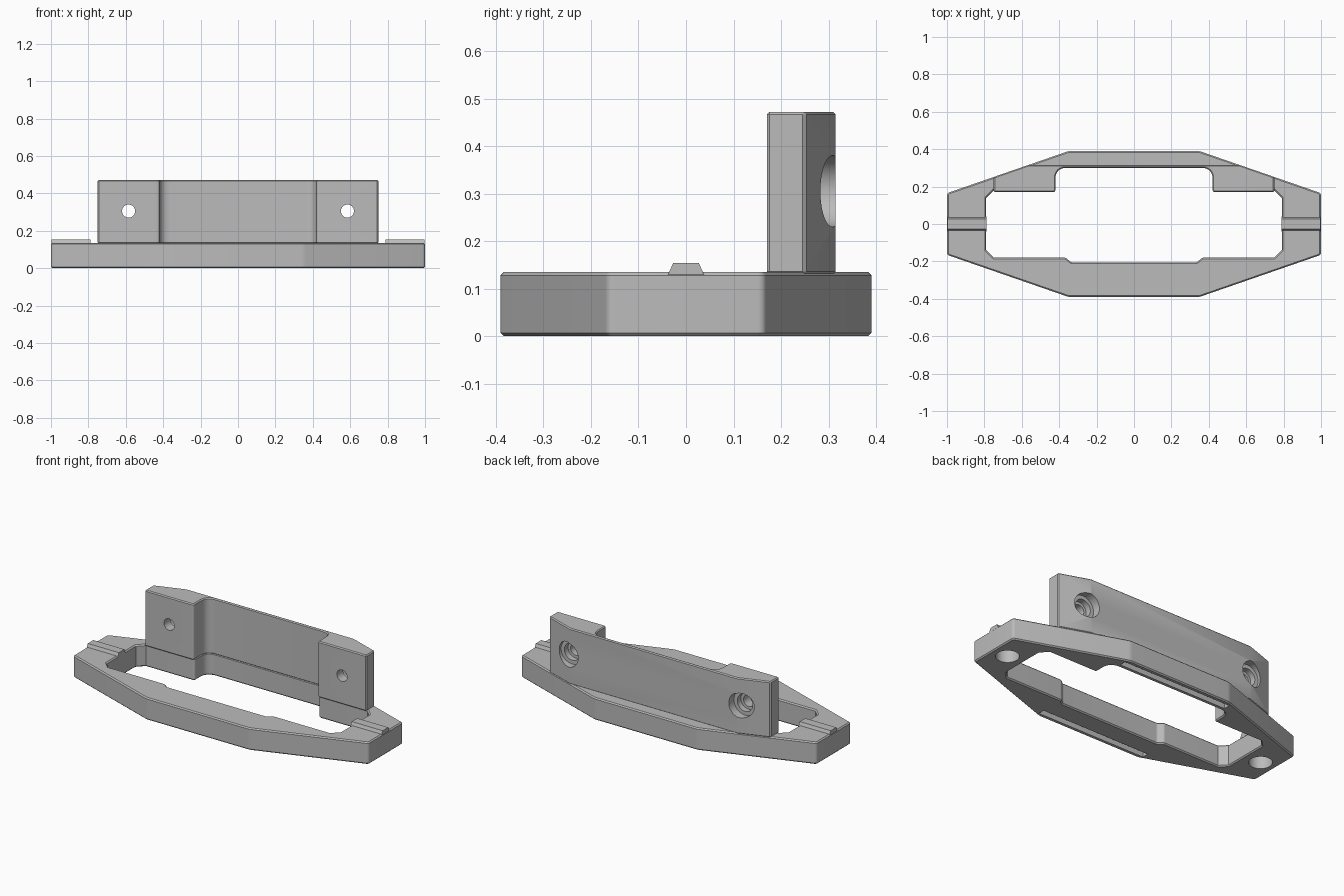
import bpy, bmesh, math
from mathutils import Vector, Matrix

cube = bpy.data.objects.get("Cube")
if cube:
    bpy.data.objects.remove(cube, do_unlink=True)

grey = bpy.data.materials.new("plain grey")
grey.use_nodes = True
grey.diffuse_color = (0.5, 0.5, 0.5, 1)
grey.node_tree.nodes["Principled BSDF"].inputs["Base Color"].default_value = (0.5, 0.5, 0.5, 1)


def finish(bm, name):
    bmesh.ops.recalc_face_normals(bm, faces=bm.faces)
    mesh = bpy.data.meshes.new(name)
    bm.to_mesh(mesh)
    bm.free()
    obj = bpy.data.objects.new(name, mesh)
    bpy.context.collection.objects.link(obj)
    mesh.materials.append(grey)
    return obj


def rounded(points):
    """Outline of (x, y, radius) corners, each replaced by a short arc."""
    out = []
    for i, (x, y, r) in enumerate(points):
        p = Vector((x, y))
        a = (Vector(points[i - 1][:2]) - p).normalized()
        b = (Vector(points[(i + 1) % len(points)][:2]) - p).normalized()
        if r == 0:
            out.append(p)
            continue
        t = r / math.tan(a.angle(b) / 2)
        s, e = p + a * t, p + b * t
        for k in range(7):
            u = k / 6
            out.append(s * (1 - u) ** 2 + p * 2 * u * (1 - u) + e * u ** 2)
    return out


def mirrored(half):
    """Complete a right-half outline, listed from bottom to top, across x = 0."""
    return half + [(-x, y, r) for x, y, r in reversed(half)]


def prism(name, points, z0, z1):
    bm = bmesh.new()
    face = bm.faces.new([bm.verts.new((p.x, p.y, z0)) for p in rounded(points)])
    ext = bmesh.ops.extrude_face_region(bm, geom=[face])
    verts = [g for g in ext["geom"] if isinstance(g, bmesh.types.BMVert)]
    bmesh.ops.translate(bm, verts=verts, vec=(0, 0, z1 - z0))
    return finish(bm, name)


def cylinder(name, r, depth, centre, along_y=False):
    bm = bmesh.new()
    bmesh.ops.create_cone(bm, cap_ends=True, segments=48, radius1=r, radius2=r, depth=depth)
    turn = Matrix.Rotation(math.pi / 2 if along_y else 0, 4, 'X')
    bmesh.ops.transform(bm, matrix=Matrix.Translation(centre) @ turn, verts=bm.verts)
    return finish(bm, name)


def cut(obj, tool, op='DIFFERENCE'):
    mod = obj.modifiers.new("cut", 'BOOLEAN')
    mod.operation, mod.solver, mod.object = op, 'EXACT', tool
    tool.hide_render = True
    tool.hide_set(True)


def chamfer(obj, width):
    mod = obj.modifiers.new("chamfer", 'BEVEL')
    mod.width, mod.segments = width, 1
    mod.limit_method, mod.angle_limit = 'ANGLE', math.radians(50)


def box(x0, x1, y0, y1):
    return [(x0, y0, 0), (x1, y0, 0), (x1, y1, 0), (x0, y1, 0)]


# Ring-shaped base with its stepped opening
base = prism("base_ring", mirrored([(0.35, -0.39, 0.08), (1, -0.165, 0.02),
                                    (1, 0.165, 0.02), (0.35, 0.39, 0.08)]), 0, 0.135)
opening = prism("opening_cutter", mirrored([
    (0.335, -0.205, 0.02), (0.365, -0.18, 0.02), (0.75, -0.18, 0), (0.79, -0.14, 0),
    (0.79, 0.14, 0), (0.75, 0.18, 0), (0.42, 0.18, 0.015), (0.42, 0.3, 0.06)]), -0.1, 0.3)
cut(base, opening)
chamfer(base, 0.007)

# Long slots along the underside
for side, name in ((-1, "front"), (1, "back")):
    y0, y1 = sorted((side * 0.325, side * 0.365))
    cut(base, prism(name + "_slot_cutter", box(-0.37, 0.37, y0, y1), -0.1, 0.03))

# Upright mounting plate: two thick pads joined by a thin wall
upright = prism("upright_plate", mirrored([
    (0.42, 0.17, 0.015), (0.75, 0.17, 0), (0.75, 0.2515, 0),
    (0.567, 0.315, 0)])[0:4] + [(-0.567, 0.315, 0), (-0.75, 0.2515, 0), (-0.75, 0.17, 0),
    (-0.42, 0.17, 0.015), (-0.42, 0.3, 0.06), (0.42, 0.3, 0.06)], 0.13, 0.472)
chamfer(upright, 0.006)

for side, name in ((1, "left"), (-1, "right")):
    # Blind socket under each end
    cut(base, cylinder(name + "_socket_cutter", 0.065, 0.2, (side * 0.9, 0, 0)))
    # Stepped screw hole through each pad
    for r, depth, y in ((0.035, 1, 0.3), (0.052, 0.3, 0.38), (0.075, 0.3, 0.415)):
        cut(upright, cylinder(name + "_screw_cutter", r, depth, (side * 0.585, y, 0.305), True))
    # Locating ridge across each end
    bm = bmesh.new()
    rows = [[bm.verts.new((side * x, y, z)) for y, z in
             ((-0.04, 0.125), (0.04, 0.125), (0.027, 0.154), (-0.027, 0.154))]
            for x in (0.788, 0.998)]
    bm.faces.new(rows[0])
    bm.faces.new(rows[1])
    for i in range(4):
        j = (i + 1) % 4
        bm.faces.new((rows[0][i], rows[0][j], rows[1][j], rows[1][i]))
    finish(bm, name + "_ridge")

# Soft shading on rounded corners, crisp elsewhere
for obj in (base, upright):
    bpy.ops.object.select_all(action='DESELECT')
    bpy.context.view_layer.objects.active = obj
    obj.select_set(True)
    for mod in list(obj.modifiers):
        bpy.ops.object.modifier_apply(modifier=mod.name)
    bpy.ops.object.shade_smooth_by_angle(angle=math.radians(25))
for obj in list(bpy.data.objects):
    if "_cutter" in obj.name:
        bpy.data.objects.remove(obj, do_unlink=True)
